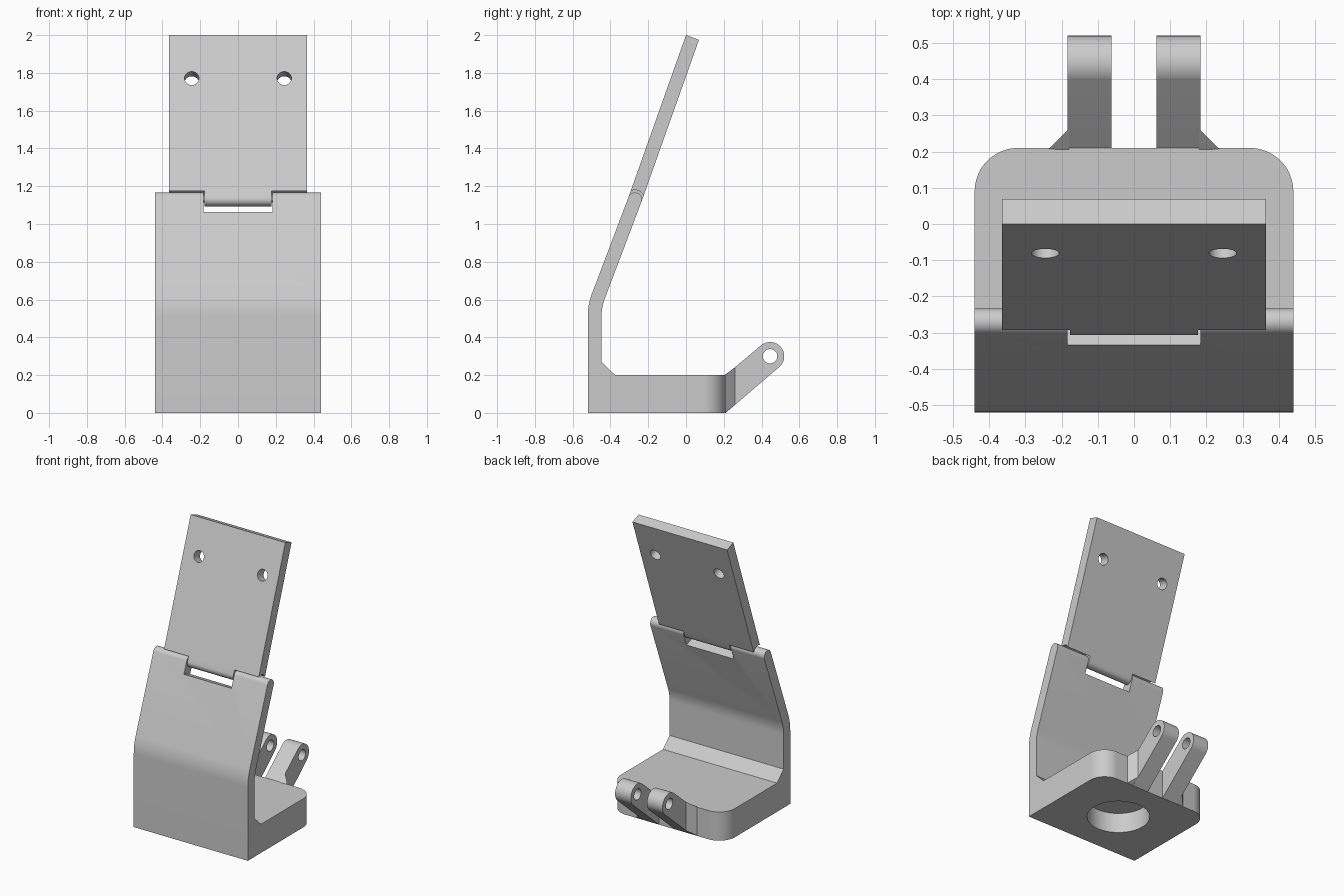
import bpy, bmesh
from math import sin, cos, pi, radians
from mathutils import Vector

cube = bpy.data.objects.get("Cube")
if cube:
    bpy.data.objects.remove(cube, do_unlink=True)

grey = bpy.data.materials.new("plain grey")
grey.use_nodes = True
colour = (0.6, 0.6, 0.6, 1)
grey.diffuse_color = colour
grey.node_tree.nodes["Principled BSDF"].inputs["Base Color"].default_value = colour

# Shared directions in the side (y, z) plane
LEAN = radians(20)
ALONG = Vector((sin(LEAN), cos(LEAN)))
ACROSS = Vector((cos(LEAN), -sin(LEAN)))
PIVOT = Vector((-0.27, 1.13))
HALF = 0.0365


def arc(centre, radius, start, end, steps=16):
    angles = [radians(start + (end - start) * i / steps) for i in range(steps + 1)]
    return [Vector(centre) + radius * Vector((cos(a), sin(a))) for a in angles]


def finish(name, bm):
    bmesh.ops.recalc_face_normals(bm, faces=bm.faces[:])
    mesh = bpy.data.meshes.new(name)
    bm.to_mesh(mesh)
    bm.free()
    mesh.materials.append(grey)
    obj = bpy.data.objects.new(name, mesh)
    bpy.context.collection.objects.link(obj)
    return obj


def prism(name, profile, x0, x1, corner=0):
    """Extrude a side profile along x; optionally round the rear upright edges."""
    bm = bmesh.new()
    face = bm.faces.new([bm.verts.new((x0, p[0], p[1])) for p in profile])
    moved = bmesh.ops.extrude_face_region(bm, geom=[face])["geom"]
    verts = [v for v in moved if isinstance(v, bmesh.types.BMVert)]
    bmesh.ops.translate(bm, verts=verts, vec=(x1 - x0, 0, 0))
    if corner:
        back = max(v.co.y for v in bm.verts) - 0.001
        edges = [e for e in bm.edges if all(v.co.y > back for v in e.verts)
                 and abs(e.verts[0].co.x - e.verts[1].co.x) < 0.001]
        bmesh.ops.bevel(bm, geom=edges, offset=corner, segments=12,
                        profile=0.5, affect="EDGES")
    return finish(name, bm)


def cylinder(name, radius, depth, location, tilt=0):
    bpy.ops.mesh.primitive_cylinder_add(vertices=48, radius=radius, depth=depth,
                                        location=location, rotation=(tilt, 0, 0))
    obj = bpy.context.object
    obj.name = name
    obj.data.materials.append(grey)
    return obj


def select(obj):
    bpy.ops.object.select_all(action="DESELECT")
    obj.select_set(True)
    bpy.context.view_layer.objects.active = obj


def cut(obj, cutter):
    cutter.hide_render = True
    mod = obj.modifiers.new("cut", "BOOLEAN")
    mod.operation, mod.solver, mod.object = "DIFFERENCE", "EXACT", cutter
    select(obj)
    bpy.ops.object.modifier_apply(modifier=mod.name)
    bpy.data.objects.remove(cutter, do_unlink=True)


def smooth(obj):
    select(obj)
    bpy.ops.object.shade_smooth_by_angle(angle=radians(25))


# Bracket: pad, bent upright and rounded hinge ears in one profile
bend = (-0.18, 0.511)
profile = [(-0.52, 0)] + arc(bend, 0.34, 180, 160, 8)
profile += arc(PIVOT, HALF, 160, -20)
profile += arc(bend, 0.267, 160, 180, 8)
profile += [(-0.447, 0.27), (-0.375, 0.2), (0.21, 0.2), (0.21, 0)]
bracket = prism("base_bracket", profile, -0.44, 0.44, corner=0.12)

# Notch between the ears
notch = [PIVOT + ALONG * a + ACROSS * b
         for a, b in ((-0.085, -0.1), (0.1, -0.1), (0.1, 0.1), (-0.085, 0.1))]
cut(bracket, prism("notch_cutter", notch, -0.183, 0.183))

# Round pocket under the pad
cut(bracket, cylinder("pocket_cutter", 0.2, 0.28, (0, -0.155, 0)))
smooth(bracket)

# Leaning flap with a rounded hinge tab
top = Vector((0, 2))
profile = arc(PIVOT, HALF, -20, -200) + [top, top + ACROSS * HALF * 2]
flap = prism("upper_flap", profile, -0.365, 0.365)
relief = arc(PIVOT, 0.05, 160, -20)
relief += [PIVOT - ALONG * 0.1 + ACROSS * 0.05, PIVOT - ALONG * 0.1 - ACROSS * 0.05]
for side in (-1, 1):
    cut(flap, prism("relief_cutter", relief, side * 0.177, side * 0.5))
    cut(flap, cylinder("screw_cutter", 0.038, 0.3,
                       (side * 0.245, -0.05, 1.76), pi / 2 - LEAN))
smooth(flap)

# Hinge pin
pin = prism("hinge_pin", arc(PIVOT, 0.016, 0, 345, 23), -0.25, 0.25)
smooth(pin)

# Rear lugs with eye holes and outer gussets
eye = (0.445, 0.3)
lug_profile = [(0.2, 0), (0.21, 0)] + arc(eye, 0.075, -50, 130, 24) + [(0.21, 0.2), (0.2, 0.2)]
for side, label in ((1, "left"), (-1, "right")):
    lug = prism(label + "_lug", lug_profile, side * 0.062, side * 0.183)
    cut(lug, prism("eye_cutter", arc(eye, 0.038, 0, 350, 35), side * 0.02, side * 0.25))
    smooth(lug)
    bm = bmesh.new()
    for x, y, low in ((0.18, 0.205, 0), (0.235, 0.207, 0), (0.183, 0.26, 0.042), (0.18, 0.26, 0.042)):
        for z in (low, low + 0.2):
            bm.verts.new((side * x, y, z))
    bmesh.ops.convex_hull(bm, input=bm.verts[:])
    finish(label + "_gusset", bm)
